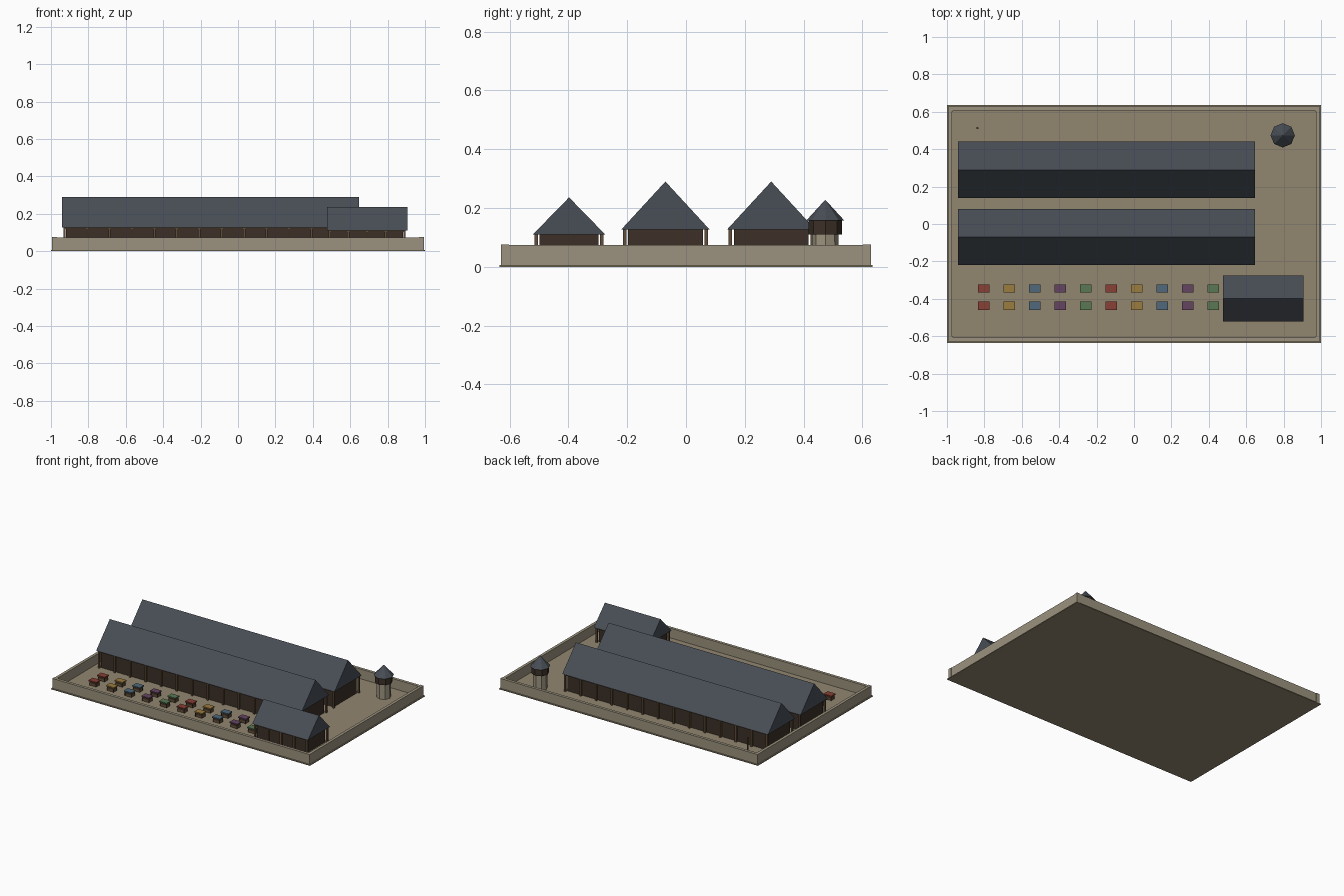
import bpy, bmesh, math
from mathutils import Matrix

if "Cube" in bpy.data.objects:
    bpy.data.objects.remove(bpy.data.objects["Cube"])


def mat(name, r, g, b):
    m = bpy.data.materials.new(name)
    m.diffuse_color = (r, g, b, 1)
    m.use_nodes = True
    m.node_tree.nodes["Principled BSDF"].inputs["Base Color"].default_value = m.diffuse_color
    return m


EARTH = mat("earth", .29, .24, .16)
STONE = mat("stone", .33, .29, .21)
SLATE = mat("slate", .065, .075, .092)
DARK = mat("dark_timber", .045, .03, .02)
TIMBER = mat("timber", .12, .075, .04)
CLOTH = [mat("red_cloth", .25, .05, .035), mat("yellow_cloth", .33, .2, .05),
         mat("blue_cloth", .08, .14, .2), mat("purple_cloth", .13, .06, .12),
         mat("green_cloth", .1, .19, .09)]


def finish(name, bm, material):
    me = bpy.data.meshes.new(name)
    bmesh.ops.recalc_face_normals(bm, faces=bm.faces)
    bm.to_mesh(me)
    bm.free()
    me.materials.append(material)
    ob = bpy.data.objects.new(name, me)
    bpy.context.collection.objects.link(ob)
    return ob


def boxes(name, items, material):
    """items: (cx, cy, z0, z1, sx, sy) joined in one object"""
    bm = bmesh.new()
    for cx, cy, z0, z1, sx, sy in items:
        bmesh.ops.create_cube(bm, size=1, matrix=Matrix.Translation((cx, cy, (z0 + z1) / 2))
                              @ Matrix.Diagonal((sx, sy, z1 - z0, 1)))
    return finish(name, bm, material)


def cone(name, x, y, z0, z1, r0, r1, material, n=8):
    bm = bmesh.new()
    bmesh.ops.create_cone(bm, cap_ends=True, segments=n, radius1=r0, radius2=r1, depth=z1 - z0,
                          matrix=Matrix.Translation((x, y, (z0 + z1) / 2)))
    return finish(name, bm, material)


def gable_roof(name, cx, cy, hx, hy, z0, z1):
    bm = bmesh.new()
    tri = [bm.verts.new((cx - hx, cy + y, z)) for y, z in ((-hy, z0), (hy, z0), (0, z1))]
    f = bm.faces.new(tri)
    ext = bmesh.ops.extrude_face_region(bm, geom=[f], use_keep_orig=True)
    bmesh.ops.translate(bm, vec=(2 * hx, 0, 0),
                        verts=[v for v in ext["geom"] if isinstance(v, bmesh.types.BMVert)])
    return finish(name, bm, SLATE)


G = .006  # ground top


def hall(name, cx, cy, hx, hy, eave, ridge, bays):
    # closed body, row of posts with a beam on each long side, gabled roof
    boxes(name + "_body", [(cx, cy, G - .002, eave, 2 * hx - .045, 2 * hy - .045)], DARK)
    px, py = hx - .015, hy - .011
    boxes(name + "_posts", [(cx - px + 2 * px * i / bays, cy + s * py, G - .002, eave, .012, .012)
                            for i in range(bays + 1) for s in (-1, 1)], TIMBER)
    boxes(name + "_beams", [(cx, cy + s * py, eave - .008, eave + .001, 2 * px + .012, .01)
                            for s in (-1, 1)], TIMBER)
    gable_roof(name + "_roof", cx, cy, hx, hy, eave, ridge)


# ground and enclosing wall
boxes("ground", [(0, 0, 0, G, 2, 1.27)], EARTH)
boxes("long_walls", [(0, s * .617, G - .002, .074, 1.97, .02) for s in (-1, 1)], STONE)
boxes("end_walls", [(s * .982, 0, G - .002, .074, .02, 1.24) for s in (-1, 1)], STONE)
boxes("corner_posts", [(s * .981, t * .616, G - .002, .075, .027, .027)
                       for s in (-1, 1) for t in (-1, 1)], STONE)

# buildings
hall("middle_hall", -.147, -.07, .795, .15, .127, .29, 13)
hall("back_hall", -.147, .29, .795, .15, .127, .29, 13)
hall("front_shed", .69, -.398, .215, .123, .11, .236, 4)

# watch tower
TX, TY = .795, .474
cone("tower_shaft", TX, TY, G - .002, .115, .047, .045, STONE)
cone("tower_cabin", TX, TY, .11, .158, .057, .057, DARK)
cone("tower_roof", TX, TY, .157, .228, .065, 0, SLATE)

# market stalls
for row, y in enumerate((-.345, -.438)):
    for i in range(10):
        x = -.803 + .1363 * i
        boxes(f"stall_table_{row}_{i}", [(x, y, G - .002, .026, .05, .035)], TIMBER)
        boxes(f"stall_canopy_{row}_{i}", [(x, y, .034, .042, .06, .045)], CLOTH[i % 5])
        boxes(f"stall_legs_{row}_{i}", [(x + s * .024, y + t * .017, G - .002, .035, .004, .004)
                                        for s in (-1, 1) for t in (-1, 1)], DARK)

# lone post in the back corner
cone("yard_post", -.837, .513, G - .002, .11, .006, .006, TIMBER)
